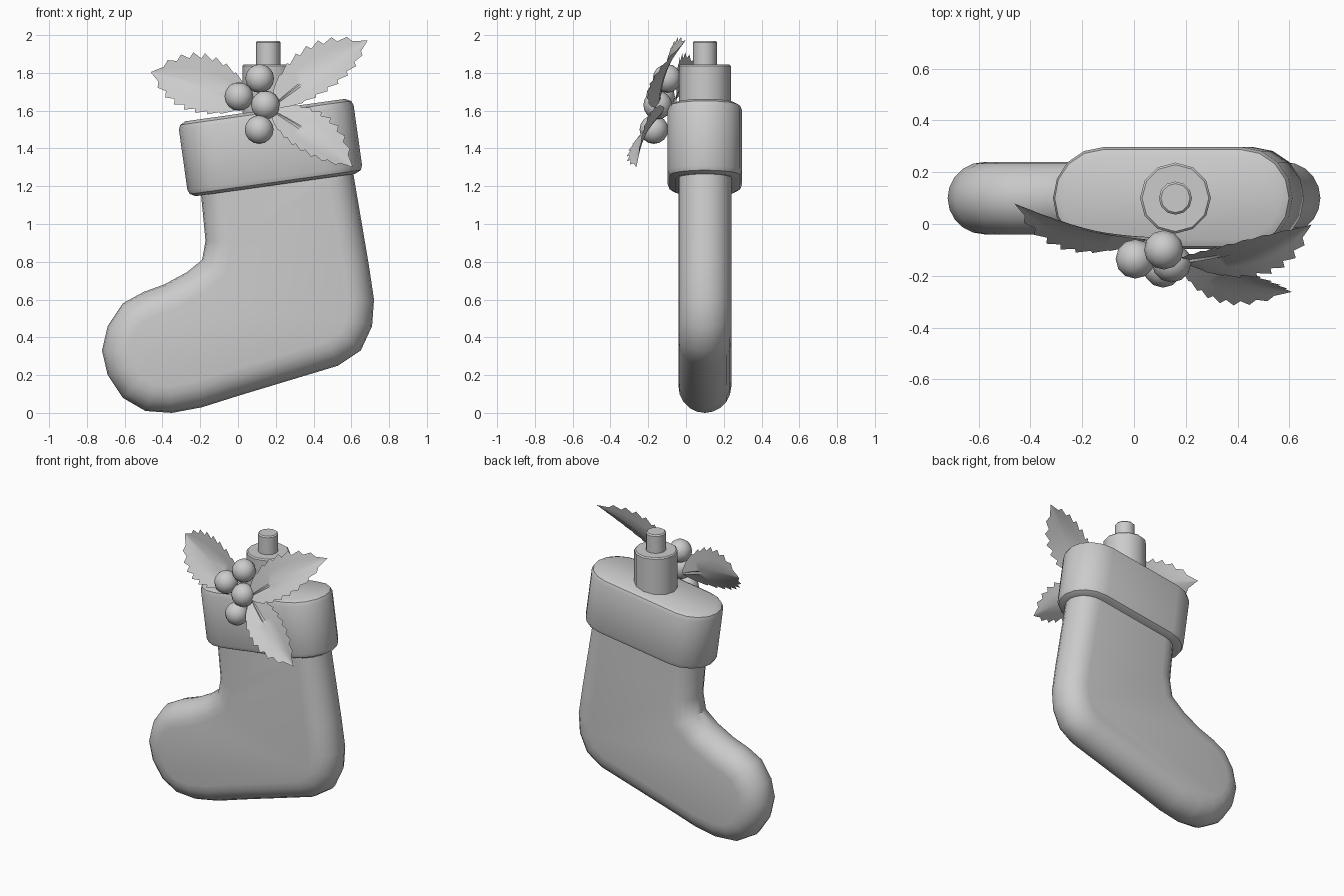
import bpy, bmesh
from math import sin, cos, pi, radians
from mathutils import Vector, Matrix

if "Cube" in bpy.data.objects:
    bpy.data.objects.remove(bpy.data.objects["Cube"])

grey = bpy.data.materials.new("plain_grey")
grey.use_nodes = True
grey.diffuse_color = (0.6, 0.6, 0.6, 1)
grey.node_tree.nodes["Principled BSDF"].inputs["Base Color"].default_value = (0.6, 0.6, 0.6, 1)


def finish(bm, name, angle=35, fix_normals=True):
    if fix_normals:
        bmesh.ops.recalc_face_normals(bm, faces=bm.faces)
    mesh = bpy.data.meshes.new(name)
    bm.to_mesh(mesh)
    bm.free()
    mesh.materials.append(grey)
    obj = bpy.data.objects.new(name, mesh)
    bpy.context.collection.objects.link(obj)
    bpy.ops.object.select_all(action="DESELECT")
    obj.select_set(True)
    bpy.context.view_layer.objects.active = obj
    bpy.ops.object.shade_smooth_by_angle(angle=radians(angle))
    return obj


def loft(bm, rings):
    """Skin a stack of closed rings and cap both ends."""
    rows = [[bm.verts.new(p) for p in ring] for ring in rings]
    n = len(rows[0])
    for a, b in zip(rows, rows[1:]):
        for i in range(n):
            bm.faces.new((a[i], a[(i + 1) % n], b[(i + 1) % n], b[i]))
    bm.faces.new(rows[0])
    bm.faces.new(rows[-1])


def inset(points, dist):
    """Move a counter-clockwise outline inwards by dist."""
    result = []
    for i, p in enumerate(points):
        before = (p - points[i - 1]).normalized()
        after = (points[(i + 1) % len(points)] - p).normalized()
        n1, n2 = Vector((-before.y, before.x)), Vector((-after.y, after.x))
        result.append(p + (n1 + n2) * dist / (1 + n1.dot(n2)))
    return result


MID_Y = 0.10

# Sock: side outline with fully rounded edges
outline = [Vector(p) for p in (
    (-0.21, 1.38), (-0.195, 1.15), (-0.172, 0.91), (-0.19, 0.81), (-0.27, 0.745),
    (-0.39, 0.68), (-0.50, 0.64), (-0.61, 0.58), (-0.69, 0.46), (-0.72, 0.33),
    (-0.69, 0.20), (-0.61, 0.08), (-0.49, 0.01), (-0.35, 0.0), (-0.19, 0.03),
    (0.0, 0.09), (0.53, 0.25), (0.65, 0.33), (0.71, 0.46), (0.72, 0.60),
    (0.69, 0.80), (0.615, 1.24), (0.59, 1.42))]
rings = []
for k in range(11):
    a = -pi / 2 + pi * k / 10
    ring = inset(outline, 0.14 * (1 - cos(a)))
    rings.append([(p.x, MID_Y + 0.14 * sin(a), p.y) for p in ring])
bm = bmesh.new()
loft(bm, rings)
finish(bm, "sock", 40)

# Cuff: tilted stadium-shaped band with bevelled rims
def stadium(shrink, z):
    r = 0.197 - shrink
    ring = []
    for side in (1, -1):
        for k in range(9):
            a = -pi / 2 + pi * k / 8
            ring.append((side * (0.27 + r * cos(a)), side * r * sin(a), z))
    return ring


bm = bmesh.new()
loft(bm, [stadium(s, z) for s, z in (
    (0.04, -0.20), (0.01, -0.185), (0, -0.16), (0, 0.16), (0.01, 0.185), (0.04, 0.20))])
cuff = finish(bm, "cuff", 40)
cuff.location = (0.172, MID_Y, 1.405)
cuff.rotation_euler.y = radians(-8)


# Hanger cap and stem
def cylinder(name, radius, low, high):
    bm = bmesh.new()
    rows = ((radius, low), (radius, high - 0.008), (radius - 0.008, high))
    loft(bm, [[(0.16 + r * cos(2 * pi * i / 12), MID_Y + r * sin(2 * pi * i / 12), z)
               for i in range(12)] for r, z in rows])
    finish(bm, name, 35)


cylinder("hanger_cap", 0.137, 1.50, 1.845)
cylinder("hanger_stem", 0.064, 1.80, 1.97)

# Berries
for i, centre in enumerate(((0.115, -0.10, 1.77), (0.005, -0.135, 1.675),
                            (0.145, -0.15, 1.63), (0.112, -0.17, 1.50))):
    bm = bmesh.new()
    bmesh.ops.create_uvsphere(bm, u_segments=12, v_segments=8, radius=0.076,
                              matrix=Matrix.Translation(centre))
    finish(bm, f"berry_{i + 1}", 50)


# Holly leaves: folded along the midrib, with a toothed margin
def leaf(name, base, tip, facing, half_width, teeth=9):
    base, tip, up = Vector(base), Vector(tip), Vector(facing).normalized()
    along = tip - base
    across = up.cross(along).normalized()
    up = along.cross(across).normalized()
    steps = teeth * 2
    bm = bmesh.new()
    rows = []
    for i in range(steps + 1):
        t = i / steps
        width = half_width * (0.12 + 0.88 * sin(pi * t ** 0.9) ** 0.7) * (1 - t ** 8)
        tooth = i % 2 == 1
        row = []
        for u in (-1, -0.5, -0.08, 0, 0.08, 0.5, 1):
            edge = abs(u) == 1
            w = u * width * (0.84 if edge and not tooth else 1)
            shift = 0.035 if edge and tooth and i < steps - 1 else 0
            lift = 0.32 * abs(w) + 0.03 * sin(pi * t) - 0.02
            if u == 0:
                lift += 0.012 * (1 - t)
            row.append(bm.verts.new(base + along * (t + shift) + across * w + up * lift))
        rows.append(row)
    for a, b in zip(rows, rows[1:]):
        for j in range(len(a) - 1):
            bm.faces.new((a[j], b[j], b[j + 1], a[j + 1]))
    bmesh.ops.remove_doubles(bm, verts=bm.verts, dist=0.0005)
    for f in bm.faces:
        f.normal_update()
        if f.normal.dot(up) < 0:
            f.normal_flip()
    finish(bm, name, 40, False)


leaf("leaf_right", (0.06, -0.07, 1.65), (-0.465, 0.06, 1.81), (0, -0.95, 0.25), 0.165)
leaf("leaf_upper_left", (0.18, -0.16, 1.63), (0.685, -0.02, 1.98), (0, -0.87, 0.5), 0.145)
leaf("leaf_lower_left", (0.18, -0.13, 1.61), (0.61, -0.28, 1.31), (0, -0.87, 0.5), 0.13)
